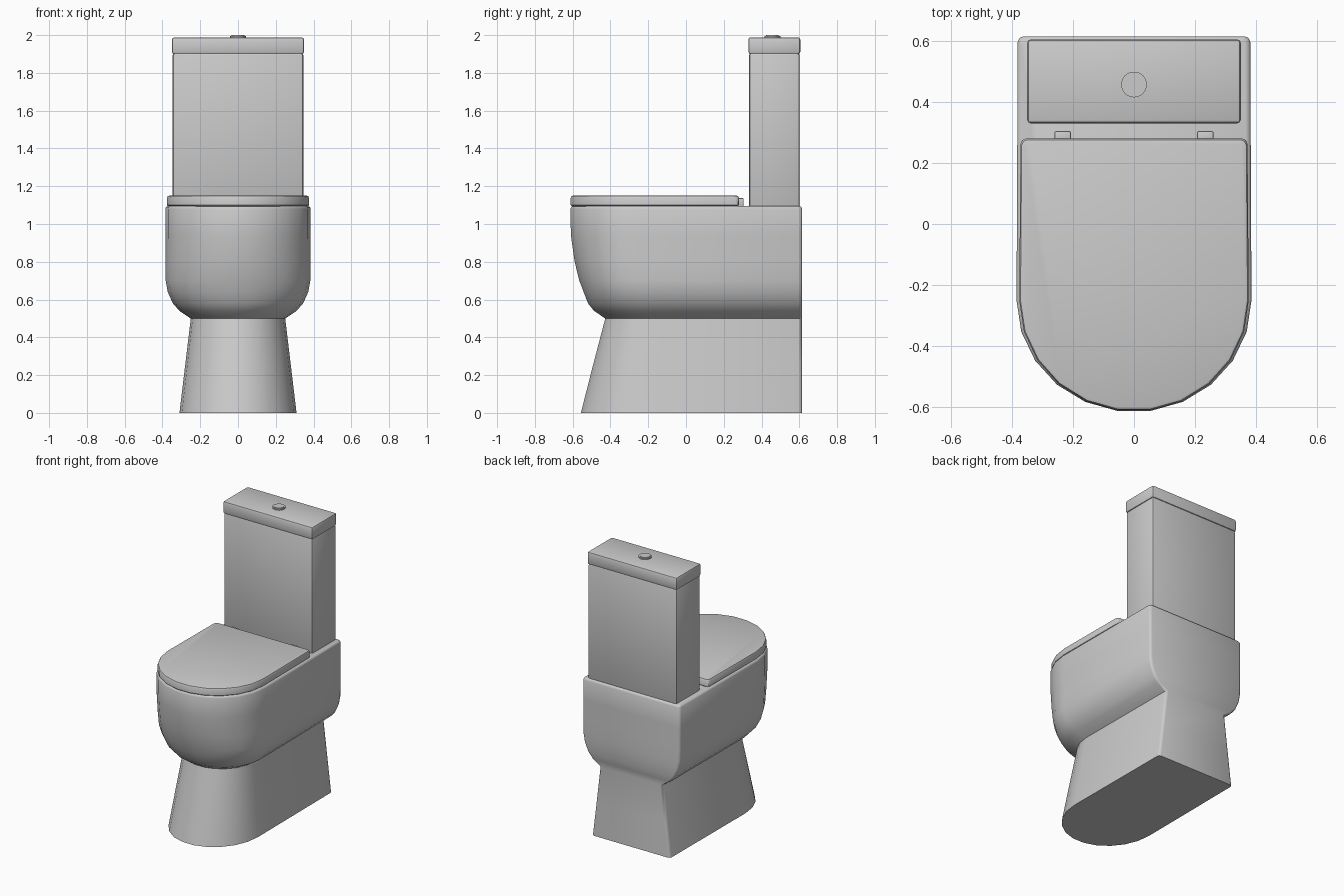
import bpy, bmesh, math
from mathutils import Matrix

if "Cube" in bpy.data.objects:
    bpy.data.objects.remove(bpy.data.objects["Cube"])


def finish(name, bm, angle=40):
    bmesh.ops.recalc_face_normals(bm, faces=bm.faces)
    me = bpy.data.meshes.new(name)
    bm.to_mesh(me)
    bm.free()
    ob = bpy.data.objects.new(name, me)
    bpy.context.collection.objects.link(ob)
    bpy.ops.object.select_all(action='DESELECT')
    ob.select_set(True)
    bpy.context.view_layer.objects.active = ob
    bpy.ops.object.shade_smooth_by_angle(angle=math.radians(angle))
    return ob


def d_outline(hw, front, cy, back, c=0.018):
    """D-shaped outline: elliptical front in 11 segments, chamfered square back."""
    n = 11
    half = [math.pi * (i / n - 0.5) for i in range(n + 1)]
    pts = [(hw * math.sin(a), cy - (cy - front) * math.cos(a)) for a in half]
    w = hw - 0.004
    return pts + [(w, back - c), (w - 0.3 * c, back - 0.3 * c), (w - c, back),
                  (c - w, back), (0.3 * c - w, back - 0.3 * c), (-w, back - c)]


def loft(name, sections, angle=40):
    """Skin D outlines given as (z, half width, front y, centre y, back y)."""
    bm = bmesh.new()
    rings = [[bm.verts.new((x, y, z)) for x, y in d_outline(hw, f, cy, b)]
             for z, hw, f, cy, b in sections]
    for lo, hi in zip(rings, rings[1:]):
        for i in range(len(lo)):
            j = (i + 1) % len(lo)
            bm.faces.new((lo[i], lo[j], hi[j], hi[i]))
    bm.faces.new(rings[0])
    bm.faces.new(rings[-1])
    return finish(name, bm, angle)


def box(name, x0, x1, y0, y1, z0, z1, bevel):
    bm = bmesh.new()
    m = Matrix.Translation(((x0 + x1) / 2, (y0 + y1) / 2, (z0 + z1) / 2))
    m = m @ Matrix.Diagonal((x1 - x0, y1 - y0, z1 - z0, 1))
    bmesh.ops.create_cube(bm, size=1, matrix=m)
    bmesh.ops.bevel(bm, geom=bm.edges[:], offset=bevel, segments=2,
                    profile=0.5, affect='EDGES')
    return finish(name, bm)


# Pedestal and bowl in one skin
loft("bowl_and_pedestal", [
    (0.00, 0.310, -0.560, -0.22, 0.615),
    (0.25, 0.280, -0.496, -0.20, 0.615),
    (0.50, 0.250, -0.430, -0.18, 0.615),
    (0.54, 0.310, -0.490, -0.20, 0.615),
    (0.58, 0.345, -0.522, -0.22, 0.615),
    (0.64, 0.372, -0.545, -0.24, 0.615),
    (0.70, 0.383, -0.568, -0.25, 0.615),
    (0.80, 0.384, -0.593, -0.25, 0.615),
    (0.94, 0.385, -0.613, -0.25, 0.615),
    (1.08, 0.385, -0.616, -0.25, 0.615),
    (1.09, 0.381, -0.612, -0.25, 0.611),
    (1.095, 0.372, -0.603, -0.25, 0.603),
], 50)

# Seat lid
loft("seat_lid", [
    (1.093, 0.368, -0.606, -0.25, 0.273),
    (1.100, 0.376, -0.614, -0.25, 0.280),
    (1.138, 0.376, -0.614, -0.25, 0.280),
    (1.147, 0.372, -0.610, -0.25, 0.276),
    (1.150, 0.364, -0.602, -0.25, 0.268),
])

# Hinges
for side, s in (("left", -1), ("right", 1)):
    xs = sorted((s * 0.207, s * 0.261))
    box(side + "_hinge", *xs, 0.26, 0.305, 1.09, 1.138, 0.006)

# Cistern and its cover
box("cistern", -0.346, 0.346, 0.334, 0.601, 1.085, 1.905, 0.012)
box("cistern_cover", -0.35, 0.35, 0.33, 0.605, 1.9, 1.988, 0.012)

# Flush button: outer ring and raised centre
for name, r, top in (("button_ring", 0.042, 1.996), ("flush_button", 0.034, 2.0)):
    bm = bmesh.new()
    bmesh.ops.create_cone(bm, cap_ends=True, segments=32, radius1=r, radius2=r,
                          depth=top - 1.97,
                          matrix=Matrix.Translation((0, 0.457, (top + 1.97) / 2)))
    finish(name, bm)
